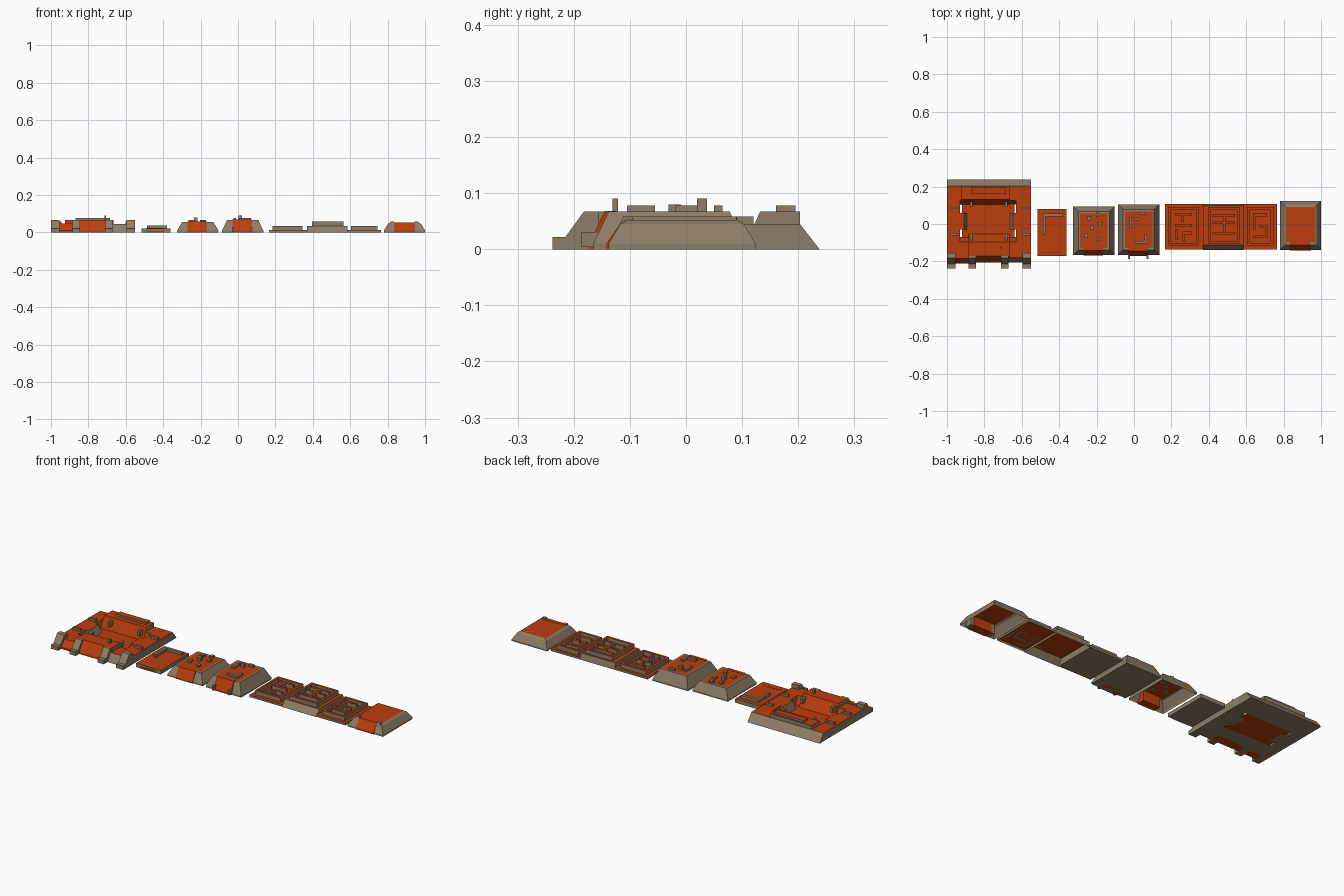
import bpy, bmesh
from mathutils import Vector

if "Cube" in bpy.data.objects:
    bpy.data.objects.remove(bpy.data.objects["Cube"])


def material(name, rgb):
    m = bpy.data.materials.new(name)
    m.diffuse_color = (*rgb, 1)
    m.use_nodes = True
    m.node_tree.nodes["Principled BSDF"].inputs["Base Color"].default_value = m.diffuse_color
    return m


GREY = material("weathered grey", (0.27, 0.205, 0.135))
ORANGE = material("rust orange", (0.50, 0.048, 0.004))

# colour rules by face normal
TOP = lambda n: n.z > 0.9
ALL_GREY = lambda n: False
ALL_ORANGE = lambda n: True


def finish(name, bm, rule):
    bmesh.ops.recalc_face_normals(bm, faces=bm.faces)
    bm.normal_update()
    for f in bm.faces:
        f.material_index = int(rule(f.normal))
    me = bpy.data.meshes.new(name)
    bm.to_mesh(me)
    bm.free()
    me.materials.append(GREY)
    me.materials.append(ORANGE)
    ob = bpy.data.objects.new(name, me)
    bpy.context.collection.objects.link(ob)
    return ob


def prism(name, x0, x1, profile, rule=TOP):
    """Extrude a (y, z) profile along x."""
    bm = bmesh.new()
    f = bm.faces.new([bm.verts.new((x0, y, z)) for y, z in profile])
    r = bmesh.ops.extrude_face_region(bm, geom=[f])
    vs = [v for v in r["geom"] if isinstance(v, bmesh.types.BMVert)]
    bmesh.ops.translate(bm, verts=vs, vec=Vector((x1 - x0, 0, 0)))
    return finish(name, bm, rule)


def box(name, x0, x1, y0, y1, z0, z1, rule=TOP):
    return prism(name, x0, x1, [(y0, z0), (y1, z0), (y1, z1), (y0, z1)], rule)


def tier(name, x0, x1, y0, y1, levels, bottom=True):
    """Stacked rectangles, levels = (inset, z); only the last cap is orange."""
    bm = bmesh.new()
    rings = [[bm.verts.new(p) for p in ((x0 + i, y0 + i, z), (x1 - i, y0 + i, z),
                                        (x1 - i, y1 - i, z), (x0 + i, y1 - i, z))]
             for i, z in levels]
    for a, b in zip(rings, rings[1:]):
        for k in range(4):
            bm.faces.new((a[k], a[(k + 1) % 4], b[(k + 1) % 4], b[k]))
    bm.faces.new(rings[-1])
    if bottom:
        bm.faces.new(rings[0][::-1])
    ob = finish(name, bm, ALL_GREY)
    n = len(levels) - 1
    p = ob.data.polygons[4 * n]
    p.material_index = 1
    if p.normal.z < 0:
        ob.data.flip_normals()
    return ob


def door(name, x0, x1, y, run, h):
    prism(name, x0, x1, [(y - .004, 0), (y - .004, .01), (y + run - .004, h),
                         (y + run + .015, h), (y + run + .015, 0)], ALL_ORANGE)


# ---- large base: decks either side of the central pit
deck = [(-.205, 0), (-.18, .045), (.203, .045), (.238, 0)]
prism("deck_left", -1, -.93, deck)
prism("deck_right", -.63, -.55, deck)
pit = lambda s: (lambda n: n.z > .9 or (n.z > .1 and n.y * s > 0))
prism("deck_front", -.93, -.63,
      [(-.205, 0), (-.18, .045), (-.095, .045), (-.07, 0)], pit(1))
prism("deck_back", -.93, -.63,
      [(.105, 0), (.125, .045), (.203, .045), (.238, 0)],
      lambda n: n.z > .9 or n.y < -.5)
box("pit_floor", -.92, -.64, -.08, .12, .001, .004, ALL_ORANGE)

# towers facing each other across the pit
prism("tower_front", -.885, -.665,
      [(-.195, 0), (-.17, .067), (-.095, .067), (-.052, 0)],
      lambda n: abs(n.x) < .5)
prism("tower_back", -.925, -.665,
      [(.102, 0), (.132, .067), (.203, .067), (.203, 0)],
      lambda n: n.z > .9 or n.y < -.5)
box("back_parapet", -.87, -.685, .16, .195, .067, .078)
box("antenna", -.715, -.705, -.131, -.121, .06, .09, ALL_GREY)

# sloped pit side walls
for name, xa, xb in (("pit_wall_left", -.93, -.89), ("pit_wall_right", -.63, -.665)):
    bm = bmesh.new()
    ends = [[bm.verts.new((x, y, z)) for x, z in
             ((xa, 0), (xb, 0), ((xa + xb) / 2, .045), (xa, .045))] for y in (-.03, .06)]
    bm.faces.new(ends[0])
    bm.faces.new(ends[1])
    for k in range(4):
        j = (k + 1) % 4
        bm.faces.new((ends[0][k], ends[0][j], ends[1][j], ends[1][k]))
    finish(name, bm, TOP)

# front buttresses and doors
foot = [(-.238, 0), (-.238, .022), (-.215, .022), (-.182, .067), (-.155, .067), (-.155, 0)]
for i, (a, b) in enumerate(((-1, -.955), (-.885, -.845), (-.71, -.67), (-.595, -.55))):
    prism(f"buttress_{i + 1}", a, b, foot, ALL_GREY)
door("main_gate", -.845, -.71, -.203, .035, .067)
door("side_gate", -.955, -.885, -.206, .026, .047)

# small grey blocks on the decks
for i, (x, y, w, d) in enumerate(((-.965, .085, .045, .012), (-.965, -.055, .045, .012),
                                  (-.58, .085, .045, .012), (-.58, -.055, .045, .012),
                                  (-.87, -.068, .015, .035), (-.683, -.068, .015, .035),
                                  (-.87, .105, .012, .03), (-.683, .105, .012, .03))):
    box(f"deck_block_{i + 1}", x - w / 2, x + w / 2, y - d / 2, y + d / 2,
        .03, .058, ALL_GREY)

# ---- small low pad
box("pad", -.517, -.362, -.17, .08, 0, .022)
box("pad_wall_back", -.487, -.38, .04, .056, .022, .037, ALL_GREY)
box("pad_wall_side", -.487, -.472, -.055, .04, .022, .037, ALL_GREY)
door("pad_door", -.49, -.395, -.168, .02, .0235)

# ---- two medium bunkers with rooftop blocks
tier("bunker_a", -.325, -.105, -.165, .093,
     [(0, 0), (0, .01), (.027, .057), (.037, .057)], bottom=False)
door("bunker_a_door", -.27, -.165, -.165, .027, .058)
for i, (x, y, h) in enumerate(((-.24, .03, .067), (-.195, .05, .067), (-.18, 0, .067),
                               (-.19, -.08, .067), (-.255, -.06, .067), (-.225, -.02, .08))):
    box(f"bunker_a_block_{i + 1}", x - .009, x + .009, y - .011, y + .011, .055, h, ALL_GREY)

tier("bunker_b", -.085, .135, -.165, .105,
     [(0, 0), (0, .01), (.027, .067), (.037, .067)])
door("bunker_b_door", -.03, .075, -.168, .027, .068)
for i, x in enumerate((-.032, .067)):
    box(f"bunker_b_fin_{i + 1}", x, x + .01, -.187, -.15, .005, .03, ALL_GREY)
for i, (a, b, c, d, h) in enumerate(((.005, .07, -.105, -.09, .078), (.055, .07, -.09, -.055, .078),
                                     (-.025, -.01, -.02, .035, .078), (.03, .06, .05, .065, .078),
                                     (.003, .022, .02, .037, .09))):
    box(f"bunker_b_block_{i + 1}", a, b, c, d, .065, h, ALL_GREY)


# ---- three maze tiles: walled rings with inner bars
def maze(name, x0, x1, y0, y1, z, bars):
    t, h = .014, z + .023
    parts = [(x0, x0 + t, y0, y1), (x1 - t, x1, y0, y1),
             (x0 + t, x1 - t, y1 - t, y1), (x0 + t, x1 - t, y0, y0 + t)] + bars
    for i, p in enumerate(parts):
        box(f"{name}_wall_{i + 1}", *p, z, h)


def open_base(name, x0, x1, profile):
    """Tile base with no underside."""
    ob = prism(name, x0, x1, profile)
    bm = bmesh.new()
    bm.from_mesh(ob.data)
    bmesh.ops.delete(bm, geom=[f for f in bm.faces if f.normal.z < -.9], context='FACES')
    bm.to_mesh(ob.data)
    bm.free()


low = [(-.135, 0), (-.135, .012), (.108, .012), (.108, 0)]
high = [(-.138, 0), (-.112, .035), (.1, .035), (.108, 0)]
prism("maze_base_left", .165, .37, low)
open_base("maze_base_middle", .37, .585, high)
open_base("maze_base_right", .585, .765, low)
maze("maze_left", .185, .345, -.115, .092, .012,
     [(.22, .31, .045, .059), (.25, .264, .01, .045), (.22, .31, -.015, -.001),
      (.22, .234, -.085, -.03), (.26, .31, -.055, -.041), (.26, .274, -.09, -.055)])
maze("maze_middle", .395, .565, -.105, .09, .035,
     [(.42, .54, .04, .054), (.475, .489, -.06, .04), (.42, .475, 0, .014),
      (.489, .54, 0, .014), (.42, .475, -.06, -.046), (.489, .54, -.06, -.046)])
maze("maze_right", .605, .745, -.115, .092, .012,
     [(.635, .649, -.03, .055), (.649, .71, .041, .055), (.67, .715, -.02, -.006),
      (.701, .715, -.075, -.02), (.635, .701, -.075, -.061)])

# ---- end bunker with gate posts
tier("end_bunker", .78, 1, -.138, .124,
     [(0, 0), (0, .01), (.021, .045), (.032, .052)], bottom=False)
door("end_bunker_door", .835, .945, -.138, .03, .053)
for i, x in enumerate((.815, .945)):
    prism(f"end_bunker_post_{i + 1}", x, x + .02,
          [(-.138, 0), (-.112, .058), (-.095, .058), (-.095, 0)], ALL_GREY)
